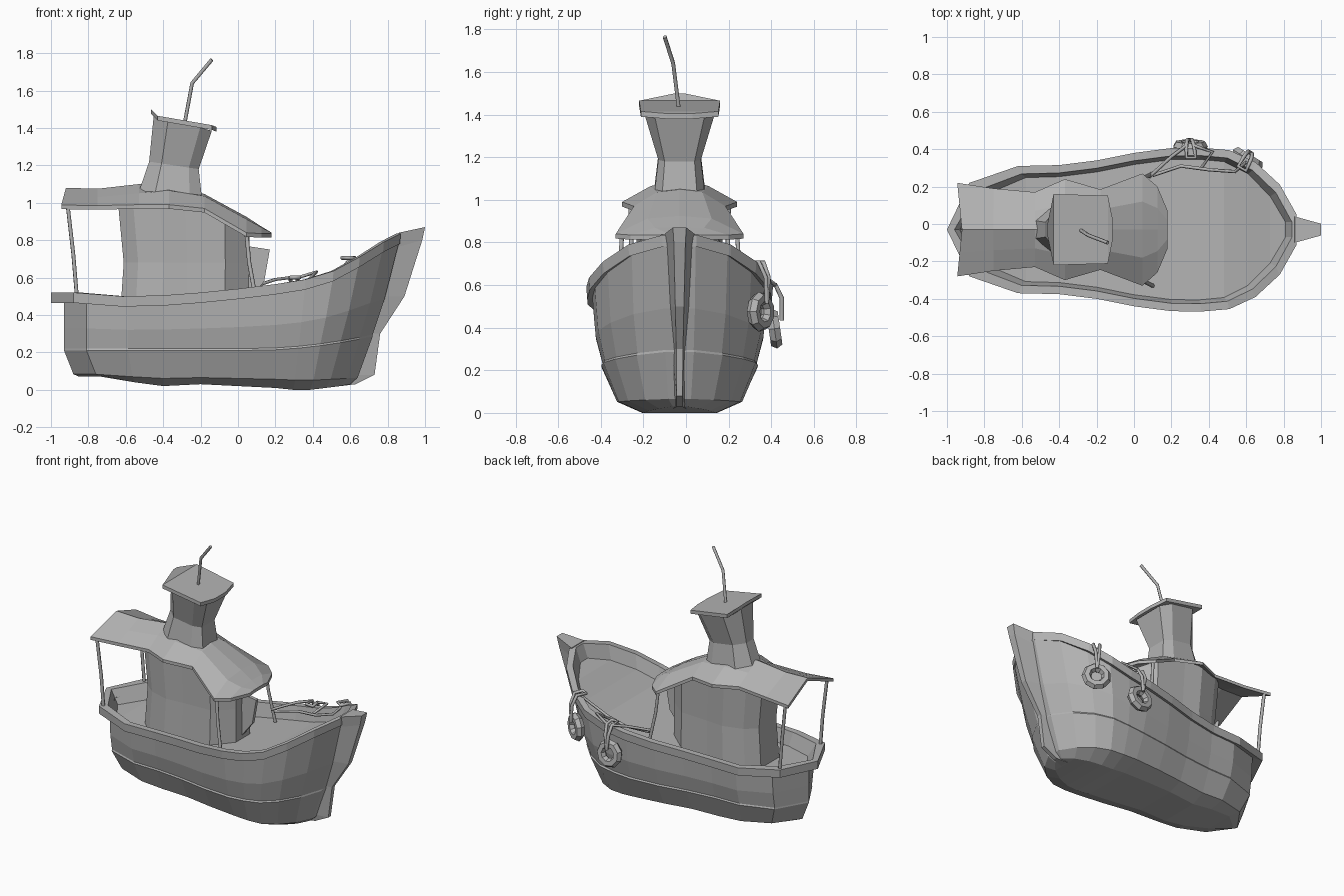
import bpy
import bmesh
from math import pi, radians
from mathutils import Vector

cube = bpy.data.objects.get("Cube")
if cube:
    bpy.data.objects.remove(cube, do_unlink=True)

MID = -0.03  # centreline of the boat in y

grey = bpy.data.materials.new("plain grey")
grey.use_nodes = True
colour = (0.45, 0.45, 0.45, 1)
grey.diffuse_color = colour
grey.node_tree.nodes["Principled BSDF"].inputs["Base Color"].default_value = colour


def sym(half, centre=None):
    """Closed ring from a half outline, with an optional last point on the centreline."""
    ring = [(x, MID + y, z) for x, y, z in half]
    ring += [(x, MID - y, z) for x, y, z in reversed(half)]
    if centre:
        ring.append((centre[0], MID, centre[1]))
    return ring


def loft(name, rings):
    """Skin a stack of closed rings and close both ends with strips."""
    bm = bmesh.new()
    rows = [[bm.verts.new(p) for p in ring] for ring in rings]
    size = len(rows[0])
    for a, b in zip(rows, rows[1:]):
        for i in range(size):
            j = (i + 1) % size
            bm.faces.new((a[i], a[j], b[j], b[i]))
    n = size // 2
    for row in (rows[0], rows[-1]):
        for i in range(n - 1):
            bm.faces.new((row[i], row[i + 1], row[2 * n - 2 - i], row[2 * n - 1 - i]))
        if size % 2:
            bm.faces.new((row[0], row[2 * n - 1], row[2 * n]))
    bmesh.ops.recalc_face_normals(bm, faces=bm.faces)
    mesh = bpy.data.meshes.new(name)
    bm.to_mesh(mesh)
    bm.free()
    mesh.materials.append(grey)
    obj = bpy.data.objects.new(name, mesh)
    bpy.context.collection.objects.link(obj)


def tube(name, points, radius):
    """Thin round bar or rope along a path."""
    curve = bpy.data.curves.new(name, "CURVE")
    curve.dimensions = "3D"
    curve.bevel_depth = radius
    curve.bevel_resolution = 1
    curve.use_fill_caps = True
    line = curve.splines.new("POLY")
    line.points.add(len(points) - 1)
    for point, co in zip(line.points, points):
        point.co = (*co, 1)
    curve.materials.append(grey)
    obj = bpy.data.objects.new(name, curve)
    bpy.context.collection.objects.link(obj)


# Hull stations: x, half width, rail height, keel height
STATIONS = [
    (-0.88, 0.25, 0.52, 0.07), (-0.62, 0.34, 0.50, 0.04), (-0.40, 0.345, 0.505, 0.02),
    (-0.20, 0.37, 0.52, 0.03), (0.00, 0.41, 0.54, 0.02), (0.20, 0.436, 0.565, 0.01),
    (0.36, 0.438, 0.59, 0.0), (0.51, 0.425, 0.635, 0.0), (0.65, 0.36, 0.71, 0.01),
    (0.78, 0.24, 0.79, 0.02), (0.87, 0.08, 0.835, 0.03),
]


def hull_ring(aft, fore, width, height, inset=0.0):
    """One level of the hull, raked at both ends."""
    half = []
    for x, w, rail, keel in STATIONS:
        if x > 0.2:
            px = 0.2 + (x - 0.2) * (fore - 0.2) / 0.67
        elif x < -0.4:
            px = -0.4 + (x + 0.4) * (aft + 0.4) / -0.48
        else:
            px = x
        half.append((px, w * width - min(inset, w * 0.5), height(x, rail, keel)))
    return sym(half, (aft - 0.12, half[0][2]))


def chine(x):
    return 0.22 + 0.1 * max(0, x) ** 2


loft("hull", [
    hull_ring(-0.73, 0.60, 0.40, lambda x, r, k: k),
    hull_ring(-0.76, 0.64, 0.67, lambda x, r, k: 0.052 + k * 0.45),
    hull_ring(-0.81, 0.72, 0.84, lambda x, r, k: chine(x) - 0.01),
    hull_ring(-0.81, 0.72, 0.825, lambda x, r, k: chine(x)),
    hull_ring(-0.81, 0.785, 0.90, lambda x, r, k: chine(x) * 0.64 + r * 0.36),
    hull_ring(-0.81, 0.86, 0.935, lambda x, r, k: r - 0.05),
    hull_ring(-0.88, 0.865, 0.99, lambda x, r, k: r - 0.055),
    hull_ring(-0.88, 0.87, 1.00, lambda x, r, k: r),
    hull_ring(-0.84, 0.845, 1.00, lambda x, r, k: r, 0.042),
    hull_ring(-0.79, 0.81, 1.00, lambda x, r, k: r - 0.095, 0.062),
])

# Stem post: back height, front height, back x, front x, half width
STEM = [
    (0.02, 0.03, 0.55, 0.63, 0.03), (0.08, 0.08, 0.58, 0.73, 0.03),
    (0.30, 0.30, 0.68, 0.76, 0.035), (0.50, 0.50, 0.78, 0.89, 0.045),
    (0.76, 0.80, 0.84, 0.985, 0.06), (0.84, 0.87, 0.86, 1.0, 0.07),
]
loft("stem_post", [sym([(xb, w, zb), (xf, w * 0.45, zf)]) for zb, zf, xb, xf, w in STEM])

# Cabin: half outline, aft to front, with the height of the wall top
CABIN = [(-0.63, 0.10, 1.01), (-0.55, 0.165, 1.0), (-0.41, 0.207, 1.0),
         (-0.28, 0.195, 1.0), (-0.07, 0.185, 0.93), (0.06, 0.08, 0.86)]
loft("cabin", [
    sym([(x, y, 0.40) for x, y, z in CABIN]),
    sym([(x * 0.97, y * 0.96, 0.68) for x, y, z in CABIN]),
    sym([(x * 1.02, y, z) for x, y, z in CABIN]),
])
loft("front_door", [
    [(x, MID + side, z) for x, z in ((0.04, 0.77), (0.17, 0.75), (0.14, 0.58), (0.03, 0.44))]
    for side in (-0.012, 0.012)
])

# Roof sections: x, eave setback, half width, ridge height, eave height, shoulder fullness
ROOF = [
    (-0.92, 0.025, 0.25, 1.08, 0.988, 0.5), (-0.75, 0, 0.22, 1.075, 0.985, 0.5),
    (-0.53, 0, 0.20, 1.10, 0.99, 0.55), (-0.37, 0, 0.27, 1.09, 0.99, 0.75),
    (-0.18, 0, 0.215, 1.047, 0.97, 0.85), (0.045, 0, 0.30, 0.925, 0.84, 0.85),
    (0.125, 0, 0.23, 0.873, 0.835, 0.9), (0.18, 0, 0.10, 0.84, 0.835, 0.9),
]


def roof_ring(x, back, w, ridge, eave, full):
    shoulder = eave + (ridge - eave) * full
    top = [(x - back, -w, eave), (x - back / 2, -w / 2, shoulder), (x, 0, ridge),
           (x - back / 2, w / 2, shoulder), (x - back, w, eave)]
    ring = [(px, MID + y, z) for px, y, z in top]
    return ring + [(px, MID + y, z - 0.022) for px, y, z in reversed(top)]


loft("cabin_roof", [roof_ring(*section) for section in ROOF])


# Funnel rising from the roof, with a sloping cap
def funnel_ring(aft, fore, w, z_aft, z_fore):
    outline = ((0, 0.4), (0.25, 1), (0.8, 1), (1, 0.7))
    return sym([(aft + (fore - aft) * t, w * s, z_aft + (z_fore - z_aft) * t)
                for t, s in outline])


loft("funnel", [
    funnel_ring(-0.53, -0.19, 0.12, 1.06, 1.00),
    funnel_ring(-0.475, -0.21, 0.10, 1.22, 1.18),
    funnel_ring(-0.45, -0.14, 0.165, 1.47, 1.385),
])
CAP = [(-0.465, 0.02, 1.50), (-0.43, 0.19, 1.465), (-0.14, 0.182, 1.415), (-0.115, 0.06, 1.405)]
loft("funnel_cap", [sym([(x, y, z - drop) for x, y, z in CAP]) for drop in (0.025, 0)])

tube("mast", [(-0.29, MID, 1.40), (-0.245, -0.06, 1.64), (-0.14, -0.10, 1.765)], 0.01)

# Roof posts, one pair aft and one pair in front
for side, label in ((1, "left"), (-1, "right")):
    tube("aft_post_" + label, [(-0.91, MID + side * 0.23, 0.98),
                               (-0.88, MID + side * 0.225, 0.72),
                               (-0.86, MID + side * 0.225, 0.48)], 0.011)
    tube("front_post_" + label, [(0.045, MID + side * 0.27, 0.84),
                                 (0.06, MID + side * 0.28, 0.68),
                                 (0.10, MID + side * 0.30, 0.46)], 0.011)

# Tyre fenders on the left side, each hung from a rope loop over the rail
for label, centre, turn, tilt, rail in (("aft", (0.30, 0.415, 0.395), 0, 8, 0.59),
                                        ("fore", (0.605, 0.35, 0.475), -32, 0, 0.695)):
    bpy.ops.mesh.primitive_torus_add(
        major_segments=9, minor_segments=6, major_radius=0.064, minor_radius=0.031,
        location=centre, rotation=(pi / 2 + radians(tilt), 0, radians(turn)))
    tyre = bpy.context.object
    tyre.name = label + "_tyre"
    tyre.data.materials.append(grey)
    hub = Vector(centre)
    inward = Vector((-0.53, -0.85, 0)) if turn else Vector((0, -1, 0))
    along = Vector((-inward.y, inward.x, 0))
    top = Vector((0, 0, rail + 0.01 - centre[2]))
    tube(label + "_tyre_rope", [
        hub - inward * 0.035 + Vector((0, 0, 0.04)),
        hub - inward * 0.035 + top * 0.7 + along * 0.01,
        hub - inward * 0.005 + top + along * 0.02,
        hub + inward * 0.06 + top + along * 0.03,
        hub + inward * 0.06 + top - along * 0.02,
        hub - inward * 0.005 + top - along * 0.02,
        hub - inward * 0.035 + top * 0.7 - along * 0.015,
        hub - inward * 0.035 + Vector((0, 0, 0.04))], 0.011)

# Loose ropes lying along the left rail
tube("rail_rope", [(0.08, 0.25, 0.55), (0.20, 0.36, 0.59), (0.28, 0.42, 0.60)], 0.009)
tube("deck_rope", [(0.10, 0.26, 0.54), (0.25, 0.31, 0.56), (0.40, 0.29, 0.58),
                   (0.54, 0.28, 0.63), (0.60, 0.33, 0.70)], 0.009)
tube("cross_rope", [(0.32, 0.42, 0.60), (0.42, 0.385, 0.63), (0.36, 0.30, 0.57)], 0.009)
